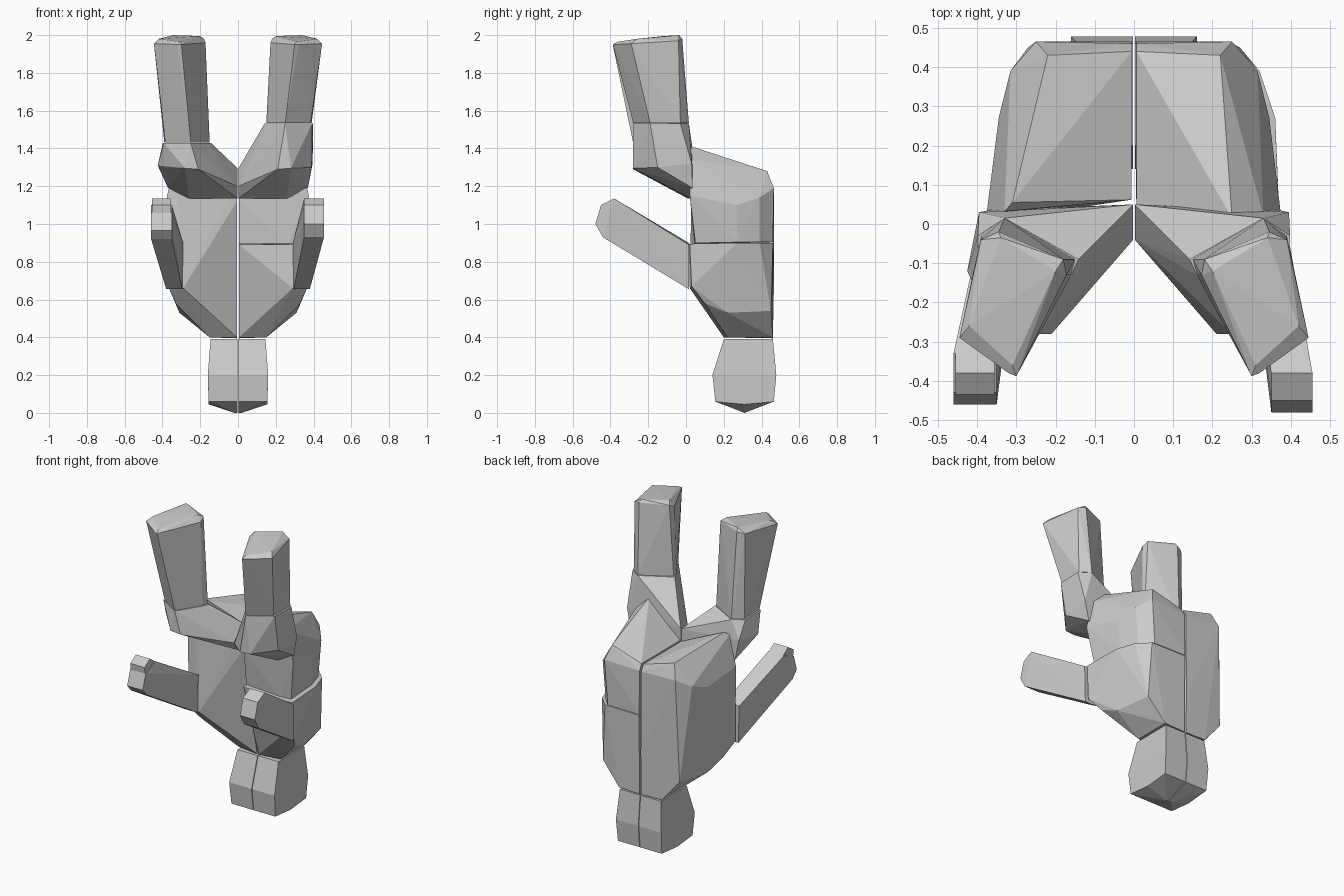
import bpy, bmesh


def hull(name, pts, side=1):
    """Faceted convex block through the given corners; side=-1 mirrors it in x."""
    bm = bmesh.new()
    for x, y, z in pts:
        bm.verts.new((x * side, y, z))
    bmesh.ops.convex_hull(bm, input=bm.verts[:])
    bmesh.ops.delete(bm, geom=[v for v in bm.verts if not v.link_faces], context='VERTS')
    bmesh.ops.dissolve_limit(bm, angle_limit=0.03, verts=bm.verts[:], edges=bm.edges[:])
    bmesh.ops.recalc_face_normals(bm, faces=bm.faces[:])
    me = bpy.data.meshes.new(name)
    bm.to_mesh(me)
    bm.free()
    ob = bpy.data.objects.new(name, me)
    bpy.context.collection.objects.link(ob)
    return ob


def slab(profile):
    """Half-head corners: (y, z, outer x) swept from the centre plane outwards."""
    return [(x, y, z) for y, z, ox in profile for x in (0.002, ox)]


# Head, split down the middle
head = [(0.20, 0.39, 0.145), (0.46, 0.39, 0.145), (0.478, 0.20, 0.16), (0.465, 0.06, 0.155),
        (0.31, 0.0, 0.02), (0.31, 0.045, 0.155), (0.155, 0.06, 0.155), (0.14, 0.20, 0.16)]
hull("head_half_right", slab(head))
hull("head_half_left", slab(head), -1)

# Torso corner groups
lower = [(0.006, 0.20, 0.40), (0.15, 0.22, 0.40), (0.006, 0.46, 0.395), (0.15, 0.46, 0.40),
         (0.31, 0.22, 0.53), (0.33, 0.10, 0.58), (0.27, 0.45, 0.54),
         (0.29, 0.02, 0.66), (0.37, 0.03, 0.67), (0.006, 0.465, 0.65)]
waist = [(0.006, 0.045, 0.89), (0.29, 0.015, 0.893), (0.37, 0.02, 0.895),
         (0.36, 0.27, 0.9), (0.32, 0.39, 0.9), (0.25, 0.46, 0.9), (0.006, 0.465, 0.9)]
upper = [(0.006, 0.05, 1.12), (0.29, 0.03, 1.08), (0.375, 0.02, 1.15), (0.345, 0.27, 1.10),
         (0.315, 0.39, 1.14), (0.25, 0.465, 1.19), (0.006, 0.46, 1.18), (0.006, 0.44, 1.22),
         (0.22, 0.43, 1.28), (0.33, 0.02, 1.34), (0.006, 0.05, 1.22)]
hull("torso_left", lower + [(x, y + 0.012 * (y < 0.1), z) for x, y, z in upper]
     + [(0.31, 0.055, 1.36)], -1)
hull("torso_lower_right", lower + waist)
# the upper block narrows towards the waist
hull("torso_upper_right", [(x * 0.92, y + 0.03 * (y < 0.1), z + 0.004) for x, y, z in waist] + upper
     + [(0.25, 0.015, 1.415)])

# Arms reaching forward; the left hand is a separate small block
shoulder = [(0.29, 0.015, 0.90), (0.385, 0.015, 0.89), (0.295, 0.015, 0.655), (0.38, 0.015, 0.655)]
wrist = [(x, y, z) for x in (0.35, 0.455)
         for y, z in ((-0.44, 0.93), (-0.48, 1.00), (-0.45, 1.10), (-0.38, 1.135))]
hull("arm_right", shoulder + wrist)
hull("arm_left", shoulder + [(x, y, z) for x in (0.35, 0.46)
                             for y, z in ((-0.42, 0.92), (-0.46, 0.965), (-0.43, 1.06), (-0.33, 1.10))], -1)
hull("hand_left", [(x, y, z) for x in (0.355, 0.455)
                   for y, z in ((-0.43, 1.055), (-0.435, 1.10), (-0.38, 1.135), (-0.33, 1.10))], -1)

# Thighs and shins
hip = [(0.002, 0.05, 1.295), (0.002, 0.05, 1.135), (0.002, -0.04, 1.20), (0.002, 0.01, 1.135),
       (0.26, 0.025, 1.135), (0.37, 0.035, 1.19), (0.395, 0.03, 1.32),
       (0.21, -0.28, 1.29), (0.28, -0.28, 1.295), (0.39, -0.15, 1.30)]


def shin_ring(z, grow=0.0):
    """Shin cross-section at the knee."""
    return [(0.33, 0.015, z), (0.15 - grow, -0.09, z), (0.16, -0.13, z),
            (0.25, -0.28, z), (0.385 + grow, -0.19, z), (0.39 + grow, -0.03, z)]


# Blunt, nearly four-cornered shin end
foot = [(0.345, -0.02, 1.98), (0.18, -0.09, 1.98), (0.172, -0.13, 1.96), (0.20, -0.12, 1.995),
        (0.30, -0.388, 1.95), (0.32, -0.38, 1.95), (0.31, -0.36, 1.965), (0.445, -0.29, 1.955),
        (0.42, -0.26, 1.98), (0.39, -0.04, 1.97), (0.34, -0.035, 2.0)]
for side, tag, knee in ((1, "right", 1.535), (-1, "left", 1.43)):
    hull("thigh_" + tag, hip + shin_ring(knee - 0.002, 0.008)
         + ([(0.425, -0.12, 1.31)] if side < 0 else []), side)
    hull("shin_" + tag, shin_ring(knee + 0.001) + foot, side)
